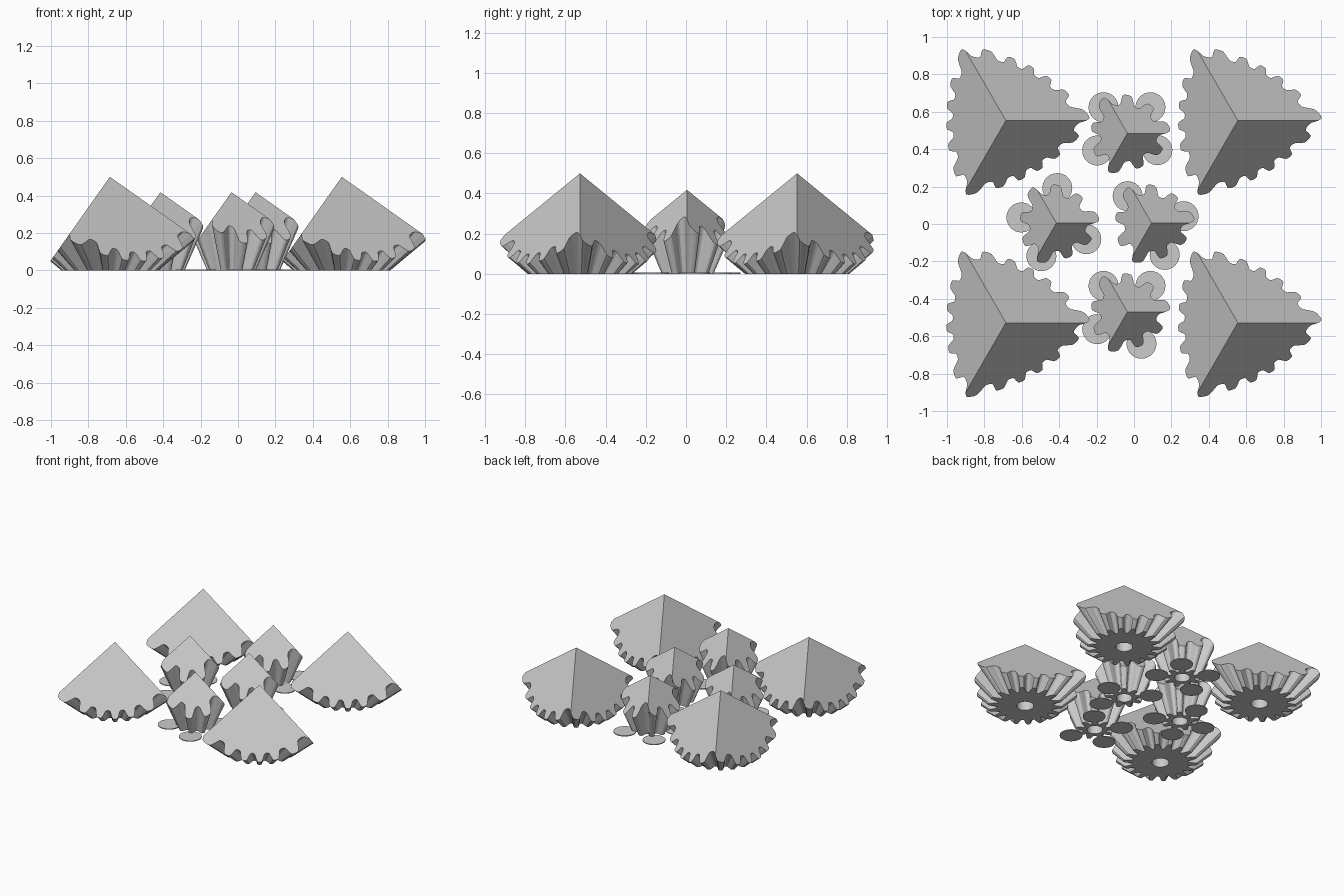
import bpy, bmesh, math

cube = bpy.data.objects.get("Cube")
if cube:
    bpy.data.objects.remove(cube, do_unlink=True)

grey = bpy.data.materials.new("plain_grey")
grey.use_nodes = True
grey.diffuse_color = (0.6, 0.6, 0.6, 1)
grey.node_tree.nodes["Principled BSDF"].inputs["Base Color"].default_value = (0.6, 0.6, 0.6, 1)

REACH = 0.717      # distance from the common cone tip up to the pyramid apex
SECTOR = math.radians(120)


def finish(name, bm, location):
    bmesh.ops.recalc_face_normals(bm, faces=bm.faces)
    mesh = bpy.data.meshes.new(name)
    bm.to_mesh(mesh)
    bm.free()
    mesh.materials.append(grey)
    obj = bpy.data.objects.new(name, mesh)
    obj.location = location
    bpy.context.collection.objects.link(obj)
    return obj


def bevel_gear(name, x, y, apex, teeth, samples, root, tip, hole, depth):
    """Flaring bevel gear whose top is cut by the corner of a cube."""
    bm = bmesh.new()
    count = teeth * samples
    base = REACH - apex
    phase = math.pi / 2          # teeth sit a quarter pitch off the ridges
    lower, upper, rim, socket = [], [], [], []
    for i in range(count):
        a = 2 * math.pi * i / count
        wave = math.tanh(2 * math.cos(teeth * a - phase)) / math.tanh(2)
        flare = root + (tip - root) * (0.5 + 0.5 * wave)
        # steepness of the cube face found in this direction
        drop = math.sqrt(2) * math.cos(a % SECTOR - SECTOR / 2)
        r = flare * REACH / (1 + flare * drop)
        ca, sa = math.cos(a), math.sin(a)
        lower.append(bm.verts.new((flare * base * ca, flare * base * sa, 0)))
        upper.append(bm.verts.new((r * ca, r * sa, apex - drop * r)))
        rim.append(bm.verts.new((hole * ca, hole * sa, 0)))
        socket.append(bm.verts.new((hole * ca, hole * sa, depth)))
    for i in range(count):
        j = (i + 1) % count
        for low, high in ((lower, upper), (rim, lower), (socket, rim)):
            bm.faces.new((low[i], low[j], high[j], high[i]))
    bm.faces.new(socket)
    # three flat cube faces meeting at the apex
    peak = bm.verts.new((0, 0, apex))
    third = count // 3
    for k in range(3):
        arc = [upper[(k * third + i) % count] for i in range(third + 1)]
        bm.faces.new([peak] + arc)
    return finish(name, bm, (x, y, 0))


def pad(name, x, y):
    """Thin round foot that keeps a small gear steady."""
    bm = bmesh.new()
    bmesh.ops.create_cone(bm, cap_ends=True, segments=32, radius1=0.08,
                          radius2=0.08, depth=0.006)
    return finish(name, bm, (x, y, 0.003))


# Four large corner gears
n = 0
for gx in (-0.685, 0.555):
    for gy in (-0.528, 0.553):
        n += 1
        bevel_gear(f"large_gear_{n}", gx, gy, 0.5, 18, 12, 0.9, 1.2, 0.06, 0.2)

# Four small gears between them, each with its round pads
front_back = [(-0.128, 0.139), (0.123, 0.139), (-0.162, -0.092)]
small = [
    (-0.035, 0.485, front_back + [(0.16, -0.09)]),
    (-0.035, -0.47, front_back + [(0.075, -0.17)]),
    (-0.415, 0.005, [(0.005, 0.187), (-0.187, 0.03), (0.16, -0.086), (-0.08, -0.177)]),
    (0.094, 0.005, [(-0.128, 0.144), (0.171, 0.037), (0.07, -0.17)]),
]
for k, (gx, gy, pads) in enumerate(small, 1):
    bevel_gear(f"small_gear_{k}", gx, gy, 0.418, 9, 16, 0.28, 0.44, 0.055, 0.2)
    for m, (px, py) in enumerate(pads, 1):
        pad(f"pad_{k}_{m}", gx + px, gy + py)
